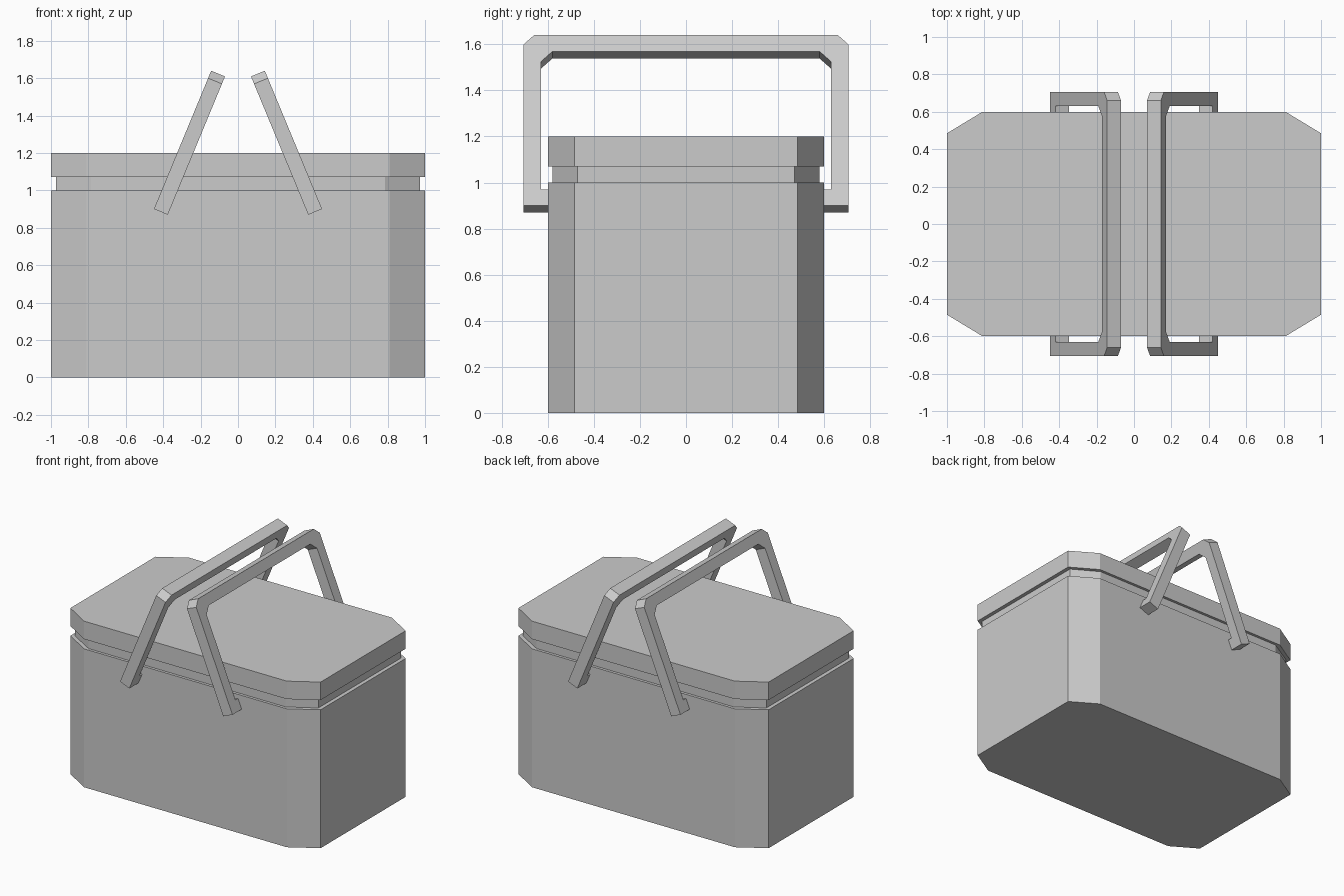
import bpy, bmesh
from math import radians
from mathutils import Matrix, Vector

if "Cube" in bpy.data.objects:
    bpy.data.objects.remove(bpy.data.objects["Cube"])


def prism(name, outline, axis, matrix=None):
    """Extrude a closed outline of 3D points along axis, flat shaded."""
    bm = bmesh.new()
    face = bm.faces.new([bm.verts.new(p) for p in outline])
    ext = bmesh.ops.extrude_face_region(bm, geom=[face], use_keep_orig=True)
    verts = [g for g in ext["geom"] if isinstance(g, bmesh.types.BMVert)]
    bmesh.ops.translate(bm, verts=verts, vec=Vector(axis))
    if matrix:
        bm.transform(matrix)
    bmesh.ops.recalc_face_normals(bm, faces=bm.faces)
    mesh = bpy.data.meshes.new(name)
    bm.to_mesh(mesh)
    bm.free()
    obj = bpy.data.objects.new(name, mesh)
    bpy.context.collection.objects.link(obj)
    return obj


def octagon(x, y, cx, cy, z):
    """Rectangle outline with cut corners; cx, cy are where the cuts begin."""
    q = [(x, cy), (cx, y)]
    pts = q + [(-a, b) for a, b in q[::-1]]
    pts += [(-a, -b) for a, b in pts]
    return [(a, b, z) for a, b in pts]


# Basket body, recessed neck and lid
prism("body", octagon(1.0, 0.6, 0.81, 0.485, 0), (0, 0, 1.0))
prism("neck", octagon(0.972, 0.58, 0.787, 0.472, 1.0), (0, 0, 0.07))
prism("lid", octagon(1.0, 0.6, 0.81, 0.485, 1.07), (0, 0, 0.13))

# Handle half profile (y, height along the arm), with inward foot at the base
half = [(0.66, 0.80), (0.705, 0.757), (0.705, 0), (0.60, 0), (0.60, 0.076),
        (0.63, 0.076), (0.63, 0.676), (0.58, 0.724)]
full = half + [(-y, v) for y, v in half[::-1]]

# Two handles leaning toward each other
for side, name in ((-1, "left_handle"), (1, "right_handle")):
    tilt = (Matrix.Translation((side * 0.4125, 0, 0.885))
            @ Matrix.Rotation(radians(-22.5 * side), 4, 'Y'))
    prism(name, [(-0.04, y, v) for y, v in full], (0.08, 0, 0), tilt)
